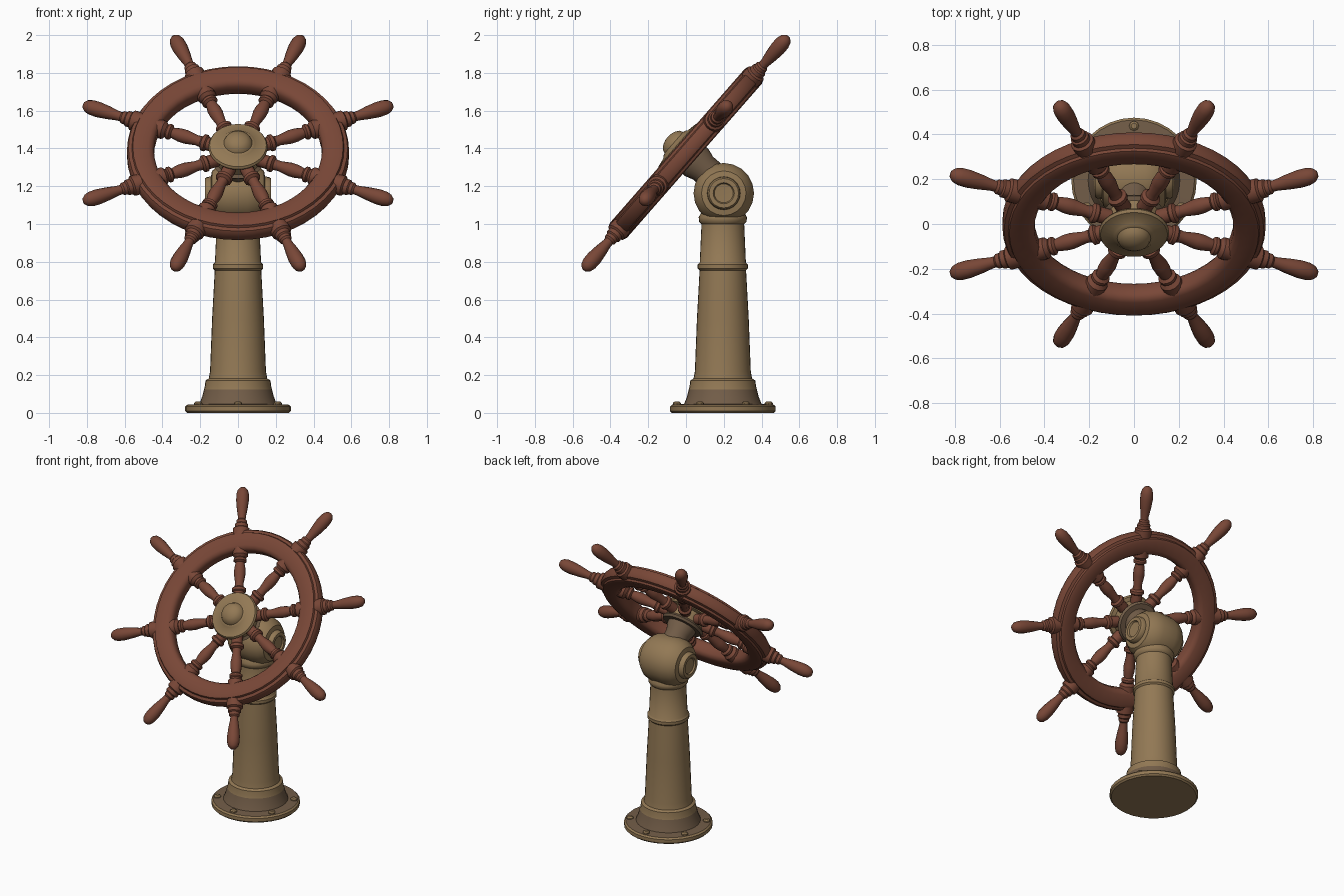
import bpy, bmesh, math
from mathutils import Matrix, Vector

if "Cube" in bpy.data.objects:
    bpy.data.objects.remove(bpy.data.objects["Cube"], do_unlink=True)


def make_material(name, rgb):
    mat = bpy.data.materials.new(name)
    mat.use_nodes = True
    mat.diffuse_color = (*rgb, 1)
    bsdf = mat.node_tree.nodes["Principled BSDF"]
    bsdf.inputs["Base Color"].default_value = (*rgb, 1)
    bsdf.inputs["Roughness"].default_value = 0.7
    return mat


BRASS = make_material("aged brass", (0.29, 0.19, 0.09))
DARK = make_material("tarnished brass", (0.17, 0.11, 0.065))
WOOD = make_material("red brown wood", (0.19, 0.063, 0.038))


def lathe(name, profile, frame, mats, segments=24, closed=False, dark_bands=()):
    """Turn (radius, height) points around the local z axis of a frame."""
    bm = bmesh.new()
    rings = []
    for r, h in profile:
        if r == 0:
            rings.append([bm.verts.new((0, 0, h))] * segments)
        else:
            turns = [math.tau * i / segments for i in range(segments)]
            rings.append([bm.verts.new((r * math.cos(t), r * math.sin(t), h)) for t in turns])
    pairs = list(zip(rings, rings[1:]))
    if closed:
        pairs.append((rings[-1], rings[0]))
    for band, (low, high) in enumerate(pairs):
        for i in range(segments):
            j = (i + 1) % segments
            corners = list(dict.fromkeys((low[i], low[j], high[j], high[i])))
            face = bm.faces.new(corners)
            face.material_index = 1 if band in dark_bands else 0
    bmesh.ops.recalc_face_normals(bm, faces=bm.faces)
    mesh = bpy.data.meshes.new(name)
    bm.to_mesh(mesh)
    bm.free()
    for mat in mats:
        mesh.materials.append(mat)
    obj = bpy.data.objects.new(name, mesh)
    bpy.context.collection.objects.link(obj)
    obj.matrix_world = frame
    bpy.ops.object.select_all(action="DESELECT")
    obj.select_set(True)
    bpy.context.view_layer.objects.active = obj
    bpy.ops.object.shade_smooth_by_angle(angle=math.radians(40))
    return obj


def turn(degrees, axis):
    return Matrix.Rotation(math.radians(degrees), 4, axis)


# Pedestal: flange, flared foot, tapered column with a ring, and collar
COLUMN_Y = 0.195
column = Matrix.Translation((0, COLUMN_Y, 0))
lathe("pedestal", [
    (0, 0), (0.27, 0), (0.28, 0.01), (0.28, 0.033), (0.27, 0.043), (0.205, 0.047),
    (0.19, 0.085), (0.18, 0.125), (0.176, 0.14), (0.172, 0.172), (0.155, 0.182),
    (0.148, 0.22), (0.137, 0.5), (0.123, 0.755), (0.133, 0.765), (0.133, 0.785),
    (0.122, 0.797), (0.113, 1.0), (0.125, 1.012), (0.128, 1.035), (0.115, 1.06), (0, 1.06),
], column, [BRASS, DARK], segments=32, dark_bands=(4, 5, 6))

# Flange bolts
for k in range(6):
    spot = column @ turn(30 + 60 * k, "Z") @ Matrix.Translation((0.243, 0, 0.04))
    lathe("flange_bolt", [(0.022, 0), (0.022, 0.012), (0.013, 0.02), (0, 0.02)],
          spot, [BRASS], segments=8)

# Rounded pivot housing with a stepped cap on each side
half = [(0, 0.163), (0.05, 0.165), (0.056, 0.175), (0.078, 0.175), (0.086, 0.165),
        (0.088, 0.143), (0.118, 0.138), (0.145, 0.105), (0.16, 0.05)]
housing = half + [(r, -h) for r, h in reversed(half)]
lathe("pivot_housing", housing, Matrix.Translation((0, 0.2, 1.163)) @ turn(90, "Y"),
      [BRASS], segments=20)

# Tilted wheel frame: local z points out of the wheel towards the helmsman
wheel = Matrix.Translation((0, 0, 1.375)) @ turn(48.8, "X")

lathe("wheel_shaft", [(0, -0.29), (0.082, -0.29), (0.08, -0.12), (0.095, -0.075),
                      (0.095, -0.04), (0, -0.04)], wheel, [DARK])

# Hub: back plate, front plate, raised ring and dome
lathe("wheel_hub", [
    (0, -0.06), (0.13, -0.06), (0.14, -0.045), (0.125, -0.03), (0.125, 0.03),
    (0.15, 0.038), (0.157, 0.05), (0.15, 0.063), (0.098, 0.072), (0.09, 0.08),
    (0.075, 0.085), (0.066, 0.105), (0.045, 0.12), (0.02, 0.128), (0, 0.13),
], wheel, [BRASS, DARK], segments=32, dark_bands=(0, 1, 2))

# Rim: rounded ring with a stepped lip on each face
rim_half = [(0.445, 0.025), (0.457, 0.045), (0.475, 0.052), (0.54, 0.06),
            (0.557, 0.055), (0.562, 0.042), (0.58, 0.036), (0.588, 0.02)]
rim = rim_half + [(r, -h) for r, h in reversed(rim_half)]
lathe("wheel_rim", rim, wheel, [WOOD], segments=48, closed=True)

# Turned spokes running through the rim, each ending in a bulbous handle
spoke = [(0, 0.1), (0.036, 0.1), (0.036, 0.175), (0.045, 0.182), (0.045, 0.2),
         (0.03, 0.21), (0.027, 0.235), (0.037, 0.3), (0.036, 0.335), (0.028, 0.375),
         (0.042, 0.385), (0.042, 0.4), (0.034, 0.408), (0.05, 0.425), (0.05, 0.47)]
handle = [(0.054, 0.57), (0.054, 0.605), (0.042, 0.613), (0.042, 0.635), (0.034, 0.642),
          (0.034, 0.66), (0.025, 0.67), (0.026, 0.69), (0.035, 0.745), (0.041, 0.8),
          (0.04, 0.84), (0.032, 0.868), (0.017, 0.884), (0, 0.888)]
for k in range(8):
    frame = wheel @ turn(22.5 + 45 * k, "Z") @ turn(90, "Y")
    lathe("spoke_and_handle", spoke + handle, frame, [WOOD], segments=14)
